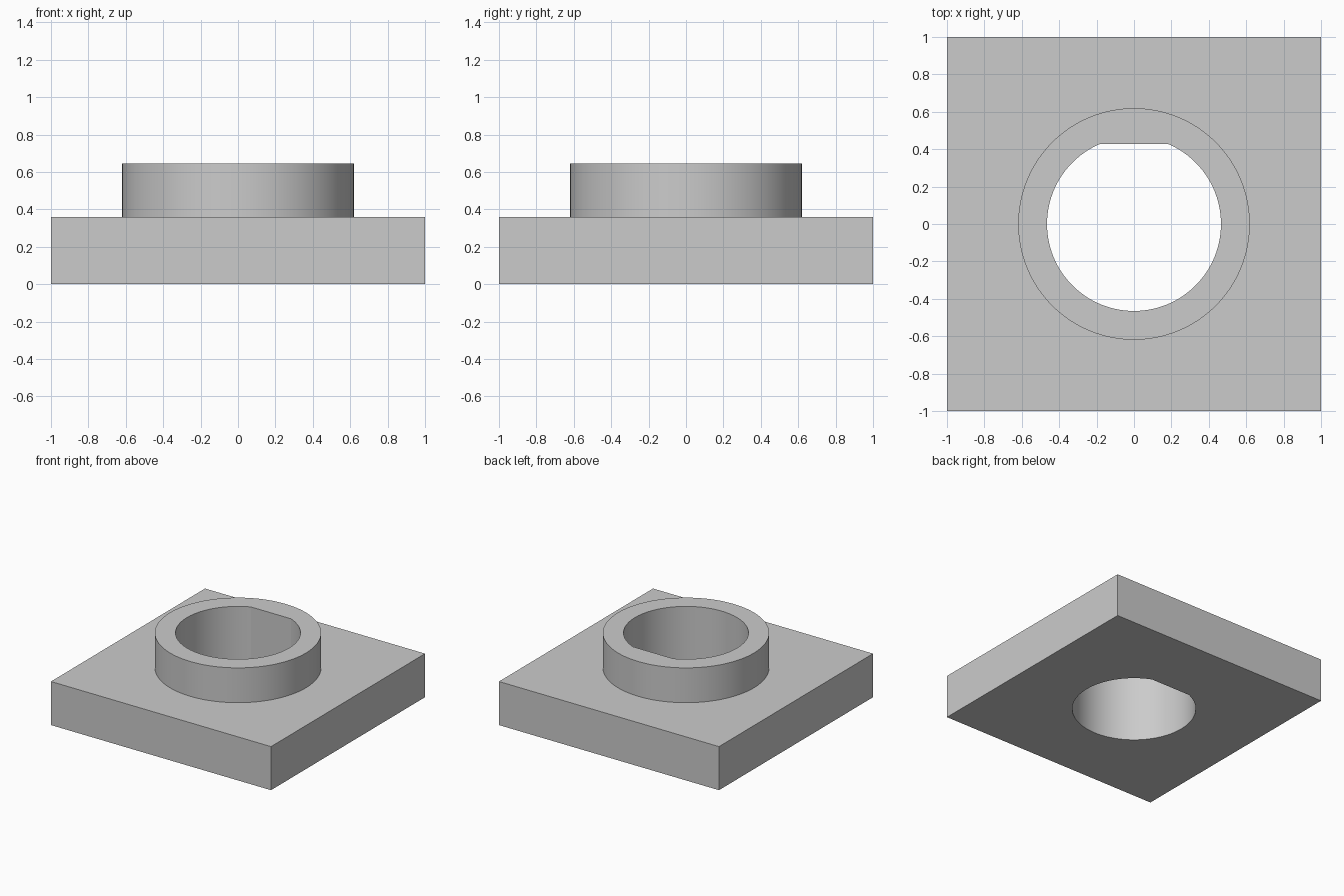
import bpy, bmesh, math

old = bpy.data.objects.get("Cube")
if old:
    bpy.data.objects.remove(old, do_unlink=True)

PLATE_TOP, BOSS_TOP = 0.358, 0.644
BOSS_R, BORE_R, FLAT_Y = 0.619, 0.465, 0.428
SEGMENTS = 128

grey = bpy.data.materials.new("plain grey")
grey.use_nodes = True
colour = (0.6, 0.6, 0.6, 1)
grey.diffuse_color = colour
grey.node_tree.nodes["Principled BSDF"].inputs["Base Color"].default_value = colour


def arc(radius, start, end, steps):
    """Points along an arc, both ends included."""
    angles = [start + (end - start) * i / steps for i in range(steps + 1)]
    return [(radius * math.cos(a), radius * math.sin(a)) for a in angles]


def prism(name, outline, bottom, top):
    """Extrude a closed outline straight up."""
    bm = bmesh.new()
    base = bm.faces.new([bm.verts.new((x, y, bottom)) for x, y in outline])
    grown = bmesh.ops.extrude_face_region(bm, geom=[base])["geom"]
    verts = [v for v in grown if isinstance(v, bmesh.types.BMVert)]
    bmesh.ops.translate(bm, verts=verts, vec=(0, 0, top - bottom))
    bmesh.ops.recalc_face_normals(bm, faces=bm.faces)
    mesh = bpy.data.meshes.new(name)
    bm.to_mesh(mesh)
    bm.free()
    mesh.materials.append(grey)
    obj = bpy.data.objects.new(name, mesh)
    bpy.context.collection.objects.link(obj)
    return obj


def combine(target, tool, operation):
    """Apply a boolean and discard the tool."""
    mod = target.modifiers.new(operation.lower(), "BOOLEAN")
    mod.operation, mod.object, mod.solver = operation, tool, "EXACT"
    bpy.context.view_layer.objects.active = target
    bpy.ops.object.modifier_apply(modifier=mod.name)
    bpy.data.objects.remove(tool, do_unlink=True)


# Square plate with a round boss on top
body = prism("flanged_collar", [(-1, -1), (1, -1), (1, 1), (-1, 1)], 0, PLATE_TOP)
circle = arc(BOSS_R, 0, math.tau, SEGMENTS)[:-1]
combine(body, prism("boss", circle, PLATE_TOP - 0.1, BOSS_TOP), "UNION")

# Through bore with one flat side towards the back
flat_angle = math.asin(FLAT_Y / BORE_R)
bore = arc(BORE_R, math.pi - flat_angle, math.tau + flat_angle, SEGMENTS)
combine(body, prism("bore", bore, -0.1, BOSS_TOP + 0.1), "DIFFERENCE")

# Smooth curved walls, crisp rims and flat
bpy.ops.object.select_all(action="DESELECT")
body.select_set(True)
bpy.context.view_layer.objects.active = body
bpy.ops.object.shade_smooth_by_angle(angle=math.radians(15))
